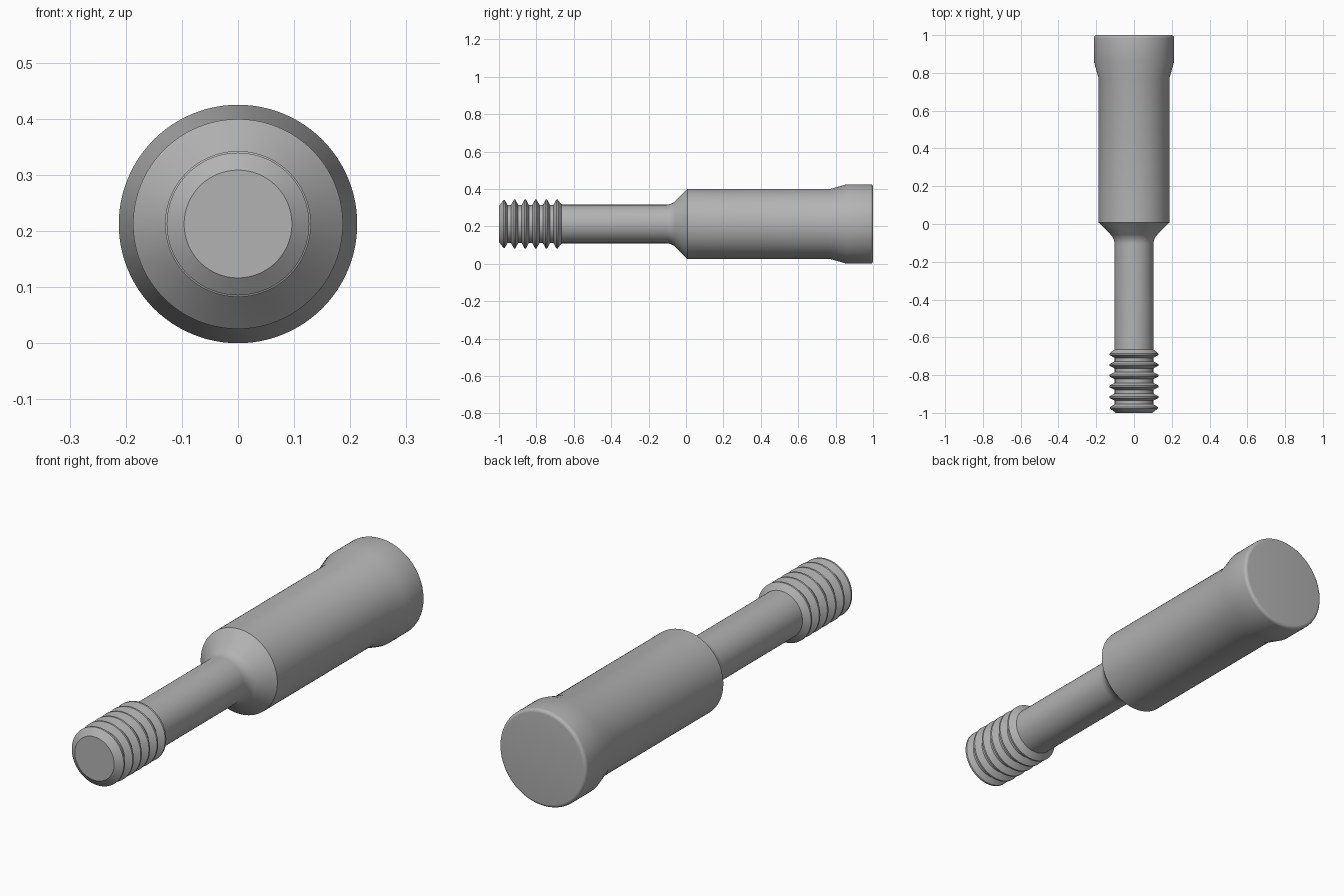
import bpy
import bmesh
from math import sin, cos, pi, radians, tan

cube = bpy.data.objects.get("Cube")
if cube:
    bpy.data.objects.remove(cube, do_unlink=True)

SEGMENTS = 96
HEAD_R, BODY_R, SHANK_R = 0.2125, 0.187, 0.103
CREST_R, ROOT_R = 0.13, 0.102

steel = bpy.data.materials.new("grey steel")
steel.use_nodes = True
GREY = (0.45, 0.45, 0.45, 1)
steel.diffuse_color = GREY
steel.node_tree.nodes["Principled BSDF"].inputs["Base Color"].default_value = GREY


def arc(cy, cr, radius, start, end, steps=8):
    """Arc points (y, r) around a centre, angles in degrees."""
    angles = [radians(start + (end - start) * i / steps) for i in range(steps + 1)]
    return [(cy + radius * cos(a), cr + radius * sin(a)) for a in angles]


def lathe(name, profile, front_cap=False, back_cap=False):
    """Revolve a (y, radius) profile around the long axis."""
    bm = bmesh.new()
    rings = []
    for y, r in profile:
        rings.append([bm.verts.new((r * sin(2 * pi * j / SEGMENTS), y,
                                    HEAD_R + r * cos(2 * pi * j / SEGMENTS)))
                      for j in range(SEGMENTS)])
    for a, b in zip(rings, rings[1:]):
        for j in range(SEGMENTS):
            k = (j + 1) % SEGMENTS
            bm.faces.new((a[j], a[k], b[k], b[j]))
    if front_cap:
        bm.faces.new(rings[0][::-1])
    if back_cap:
        bm.faces.new(rings[-1])
    mesh = bpy.data.meshes.new(name)
    bm.to_mesh(mesh)
    bm.free()
    mesh.materials.append(steel)
    obj = bpy.data.objects.new(name, mesh)
    bpy.context.collection.objects.link(obj)
    bpy.ops.object.select_all(action="DESELECT")
    obj.select_set(True)
    bpy.context.view_layer.objects.active = obj
    bpy.ops.object.shade_smooth_by_angle(angle=radians(30))
    return obj


# Threaded tip: chamfered first ridge, then evenly spaced ridges
FIRST, PITCH, CREST, FLANK = -0.973, 0.0567, 0.004, 0.019
tip = [(-1, 0.096), (FIRST - CREST, 0.127), (FIRST + CREST, 0.127),
       (FIRST + FLANK, ROOT_R)]
for i in range(1, 6):
    y = FIRST + PITCH * i
    tip += [(y - FLANK, ROOT_R), (y - CREST, CREST_R),
            (y + CREST, CREST_R), (y + FLANK, ROOT_R)]
tip[-1] = (-0.665, SHANK_R)
lathe("threaded_tip", tip, front_cap=True)

# Shank with a fillet running into the 45 degree shoulder
SHOULDER, FILLET = 0.007, 0.07
corner = SHOULDER - (BODY_R - SHANK_R)
fillet = arc(corner - FILLET * tan(pi / 8), SHANK_R + FILLET, FILLET, -90, -45)
lathe("shank_and_shoulder", [(-0.665, SHANK_R)] + fillet + [(SHOULDER, BODY_R)])

# Body flaring to a head with a rounded rear rim
RIM = 0.015
rim = arc(1 - RIM, HEAD_R - RIM, RIM, 90, 0, 6)
lathe("body_and_head", [(SHOULDER, BODY_R), (0.77, BODY_R), (0.86, HEAD_R)] + rim,
      back_cap=True)
